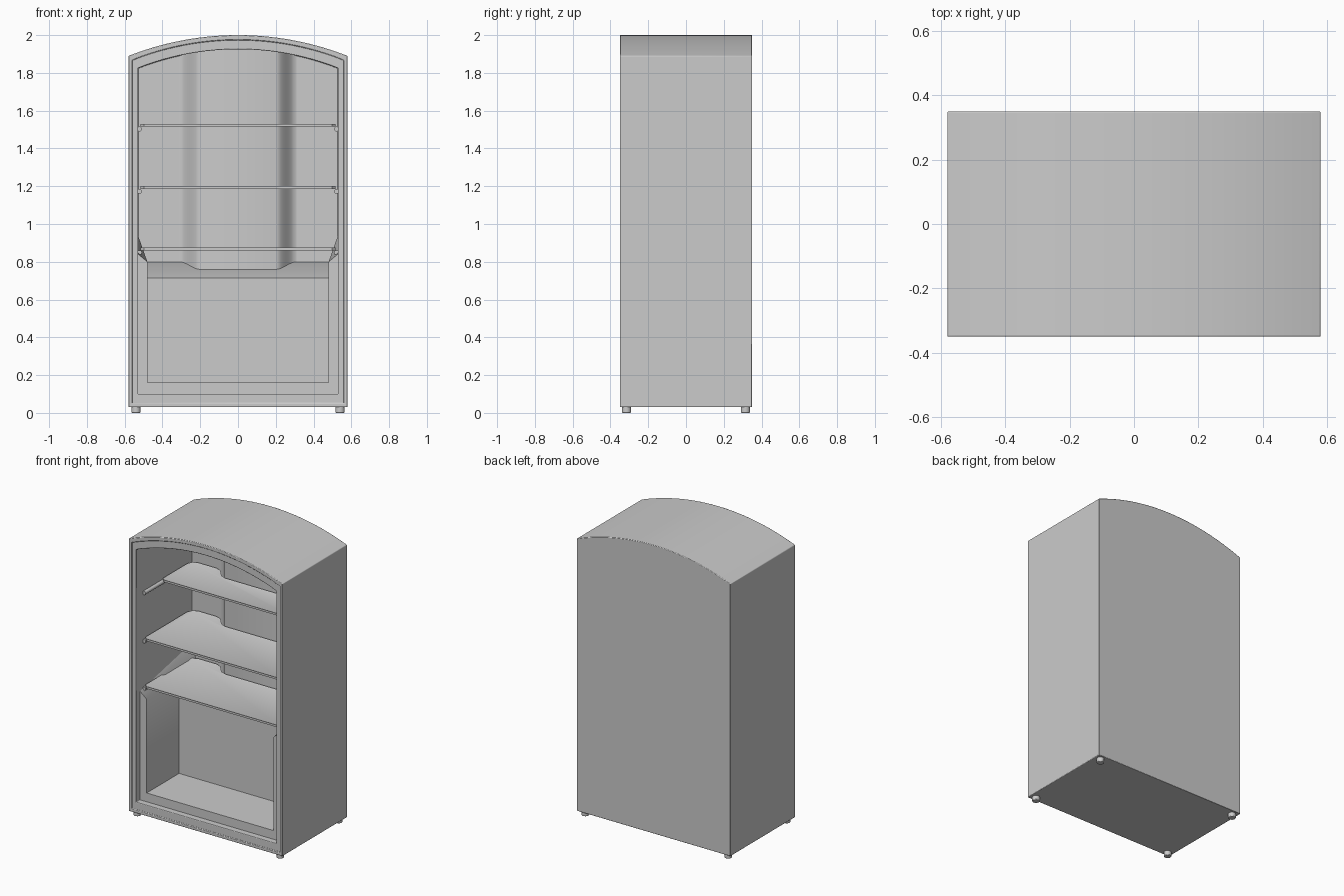
import bpy, bmesh, math
from mathutils import Vector

cube = bpy.data.objects.get("Cube")
if cube:
    bpy.data.objects.remove(cube, do_unlink=True)

grey = bpy.data.materials.new("light_grey")
grey.use_nodes = True
colour = (0.6, 0.6, 0.6, 1)
grey.diffuse_color = colour
grey.node_tree.nodes["Principled BSDF"].inputs["Base Color"].default_value = colour


def finish(name, bm, bevel=0, segments=2):
    bmesh.ops.recalc_face_normals(bm, faces=bm.faces)
    mesh = bpy.data.meshes.new(name)
    bm.to_mesh(mesh)
    bm.free()
    mesh.materials.append(grey)
    obj = bpy.data.objects.new(name, mesh)
    bpy.context.collection.objects.link(obj)
    if bevel:
        mod = obj.modifiers.new("soft_edges", 'BEVEL')
        mod.width = bevel
        mod.segments = segments
        mod.limit_method = 'ANGLE'
        mod.angle_limit = math.radians(35)
    bpy.ops.object.select_all(action='DESELECT')
    obj.select_set(True)
    bpy.context.view_layer.objects.active = obj
    bpy.ops.object.shade_smooth_by_angle(angle=math.radians(30))
    return obj


def loft(bm, rings):
    """Skin a list of equal point rings and cap both ends."""
    loops = [[bm.verts.new(p) for p in ring] for ring in rings]
    for a, b in zip(loops, loops[1:]):
        for i in range(len(a)):
            j = (i + 1) % len(a)
            bm.faces.new((a[i], a[j], b[j], b[i]))
    bm.faces.new(loops[0])
    return bm.faces.new(loops[-1])


def arch(y, half, bottom, shoulder, apex, steps=24):
    """Rectangle with a shallow circular arc for its top."""
    rise = apex - shoulder
    radius = (half * half + rise * rise) / (2 * rise)
    ring = [(-half, y, bottom), (half, y, bottom)]
    for i in range(steps + 1):
        x = half - 2 * half * i / steps
        ring.append((x, y, apex - radius + math.sqrt(radius * radius - x * x)))
    return ring


# Cabinet shell: back, outside, front rim, seal ledge and hollow interior
bm = bmesh.new()
outer = (0.58, 0.03, 1.89, 2.0)
seal = (0.56, 0.05, 1.868, 1.975)
opening = (0.53, 0.1, 1.825, 1.925)
loft(bm, [arch(0.35, *outer), arch(-0.35, *outer), arch(-0.35, *seal),
          arch(-0.343, *seal), arch(-0.343, *opening), arch(0.26, *opening)])
finish("cabinet", bm, 0.006)

# Rear duct swelling forward from the back wall
bm = bmesh.new()
front_edge = []
for side in (-1, 1):
    for i in range(9):
        t = i / 8 if side < 0 else 1 - i / 8
        ease = t * t * (3 - 2 * t)
        front_edge.append((side * (0.31 - 0.11 * t), 0.26 - 0.1 * ease))
outline = [(-0.31, 0.28)] + front_edge + [(0.31, 0.28)]
loft(bm, [[(x, y, z) for x, y in outline] for z in (0.7, 1.93)])
finish("rear_duct", bm)

# Lower compartment back with a sloping ledge on top
bm = bmesh.new()
step = [(0.05, 0.09), (0.05, 0.715), (0.26, 0.8), (0.28, 0.8), (0.28, 0.09)]
loft(bm, [[(x, y, z) for y, z in step] for x in (-0.54, 0.54)])
finish("lower_back", bm)

# Lower compartment floor
bm = bmesh.new()
floor = [(-0.3, 0.09), (-0.3, 0.16), (0.27, 0.16), (0.27, 0.09)]
loft(bm, [[(x, y, z) for y, z in floor] for x in (-0.54, 0.54)])
finish("lower_floor", bm)

# Thickened lower side walls, their sloped tops rising towards the back
for side, label in ((1, "left"), (-1, "right")):
    bm = bmesh.new()
    loft(bm, [[(side * 0.48, y, 0.09), (side * 0.48, y, 0.8),
               (side * 0.54, y, top), (side * 0.54, y, 0.09)]
              for y, top in ((-0.3, 0.85), (0.27, 0.97))])
    finish(label + "_lower_wall", bm)

# Shelves notched around the duct, each on a pair of round rails
for label, z, front in (("top", 1.53, -0.09), ("middle", 1.2, -0.28), ("bottom", 0.875, -0.28)):
    half = 0.517
    right = [(0.2, 0.15), (0.24, 0.165), (0.29, 0.225), (0.33, 0.24),
             (half - 0.05, 0.24), (half - 0.015, 0.225), (half, 0.19),
             (half, front + 0.02), (half - 0.02, front)]
    outline = right + [(-x, y) for x, y in reversed(right)]
    bm = bmesh.new()
    top = loft(bm, [[(x, y, h) for x, y in outline] for h in (z - 0.014, z)])
    bmesh.ops.recalc_face_normals(bm, faces=bm.faces)
    bmesh.ops.inset_region(bm, faces=[top], thickness=0.012)
    bmesh.ops.translate(bm, verts=top.verts, vec=Vector((0, 0, -0.004)))
    finish(label + "_shelf", bm)

    for side, name in ((1, "left"), (-1, "right")):
        bm = bmesh.new()
        angles = [math.tau * i / 16 for i in range(16)]
        loft(bm, [[(side * 0.522 + 0.013 * math.cos(a), y, z - 0.027 + 0.013 * math.sin(a))
                   for a in angles] for y in (-0.27, 0.22)])
        finish(label + "_shelf_" + name + "_rail", bm)

# Four round feet
for x, x_name in ((0.54, "left"), (-0.54, "right")):
    for y, y_name in ((-0.315, "front"), (0.315, "back")):
        bm = bmesh.new()
        angles = [math.tau * i / 20 for i in range(20)]
        loft(bm, [[(x + 0.024 * math.cos(a), y + 0.024 * math.sin(a), z)
                   for a in angles] for z in (0, 0.035)])
        finish(y_name + "_" + x_name + "_foot", bm, 0.004)
